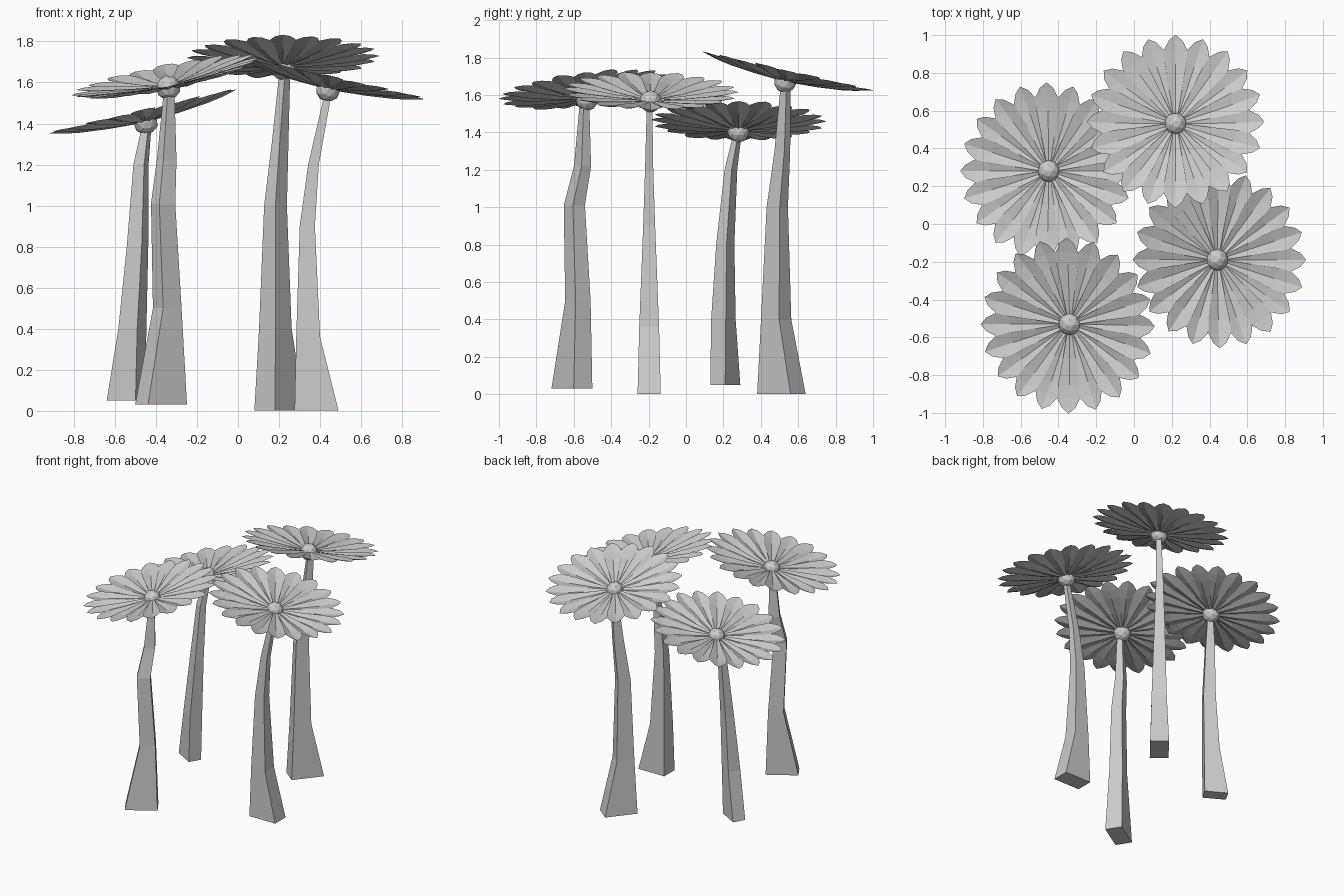
import bpy, bmesh, math
from mathutils import Vector, Matrix

if "Cube" in bpy.data.objects:
    bpy.data.objects.remove(bpy.data.objects["Cube"])


def finish(bm, name, matrix=None):
    me = bpy.data.meshes.new(name)
    bm.to_mesh(me)
    bm.free()
    ob = bpy.data.objects.new(name, me)
    bpy.context.collection.objects.link(ob)
    if matrix:
        ob.matrix_world = matrix
    return ob


# Bent tapering stem: rectangular rings (x, y, z, half length, half width)
def make_stem(name, rings, angle):
    bm = bmesh.new()
    c, s = math.cos(math.radians(angle)), math.sin(math.radians(angle))
    loops = []
    for x, y, z, a, b in rings:
        loops.append([bm.verts.new((x + u * a * c - v * b * s, y + u * a * s + v * b * c, z))
                      for u, v in ((-1, -1), (1, -1), (1, 1), (-1, 1))])
    for lo, hi in zip(loops, loops[1:]):
        for i in range(4):
            j = (i + 1) % 4
            bm.faces.new((lo[i], lo[j], hi[j], hi[i]))
    bm.faces.new(loops[0][::-1])
    bm.faces.new(loops[-1])
    finish(bm, name)


# Petal profile: (radius, half width, height, crease depth)
PETAL = [(0.03, 0.010, 0.006, 0.004), (0.18, 0.034, 0.022, 0.012),
         (0.32, 0.058, 0.042, 0.018), (0.39, 0.061, 0.052, 0.016),
         (0.44, 0.036, 0.056, 0.008)]
COUNT = 20


# Shallow dish of creased, slightly overlapping petals
def make_petals(name, matrix):
    bm = bmesh.new()
    for k in range(COUNT):
        rot = Matrix.Rotation(2 * math.pi * k / COUNT, 3, 'Z')
        lift = 0.004 * (k % 2)
        rows = [[bm.verts.new(rot @ Vector((r, side * w, z + lift - (0 if side else d))))
                 for side in (-1, 0, 1)] for r, w, z, d in PETAL]
        for p, q in zip(rows, rows[1:]):
            bm.faces.new((p[0], q[0], q[1], p[1]))
            bm.faces.new((p[1], q[1], q[2], p[2]))
        tip = bm.verts.new(rot @ Vector((0.47, 0, 0.056 + lift)))
        last = rows[-1]
        bm.faces.new((last[0], tip, last[1]))
        bm.faces.new((last[1], tip, last[2]))
    finish(bm, name, matrix)


# Each flower: head centre, slope of the head, stem angle, stem rings
FLOWERS = {
    "left_back": ((-0.45, 0.28, 1.405), (0.235, -0.01), 150, [
        (-0.547, 0.21, 0.05, 0.081, 0.046), (-0.515, 0.20, 0.4, 0.053, 0.045),
        (-0.49, 0.21, 0.8, 0.042, 0.032), (-0.473, 0.24, 1.2, 0.03, 0.022),
        (-0.445, 0.275, 1.39, 0.018, 0.015)]),
    "right_back": ((0.22, 0.53, 1.67), (0.01, -0.227), 51, [
        (0.202, 0.51, 0.0, 0.115, 0.064), (0.182, 0.482, 0.4, 0.062, 0.052),
        (0.183, 0.488, 1.0, 0.045, 0.035), (0.205, 0.515, 1.3, 0.034, 0.025),
        (0.228, 0.533, 1.65, 0.02, 0.018)]),
    "right_front": ((0.44, -0.19, 1.565), (-0.22, -0.02), 0, [
        (0.383, -0.197, 0.0, 0.107, 0.062), (0.342, -0.197, 0.36, 0.058, 0.053),
        (0.338, -0.197, 0.9, 0.037, 0.032), (0.368, -0.197, 1.2, 0.026, 0.022),
        (0.438, -0.195, 1.54, 0.017, 0.015)]),
    "left_front": ((-0.34, -0.53, 1.575), (0.2, 0.12), 32, [
        (-0.375, -0.61, 0.03, 0.112, 0.059), (-0.345, -0.578, 0.5, 0.053, 0.047),
        (-0.365, -0.597, 1.01, 0.046, 0.038), (-0.348, -0.553, 1.22, 0.038, 0.03),
        (-0.336, -0.543, 1.55, 0.02, 0.018)]),
}

for i, (label, (centre, (sx, sy), angle, rings)) in enumerate(FLOWERS.items()):
    make_stem(label + "_stem", rings, angle)
    tilt = Vector((0, 0, 1)).rotation_difference(Vector((-sx, -sy, 1)))
    matrix = Matrix.Translation(centre) @ tilt.to_matrix().to_4x4()
    make_petals(label + "_petals", matrix)
    # Faceted ball at the middle of the head
    bm = bmesh.new()
    bmesh.ops.create_icosphere(bm, subdivisions=2, radius=0.06)
    finish(bm, label + "_flower_centre", matrix)
